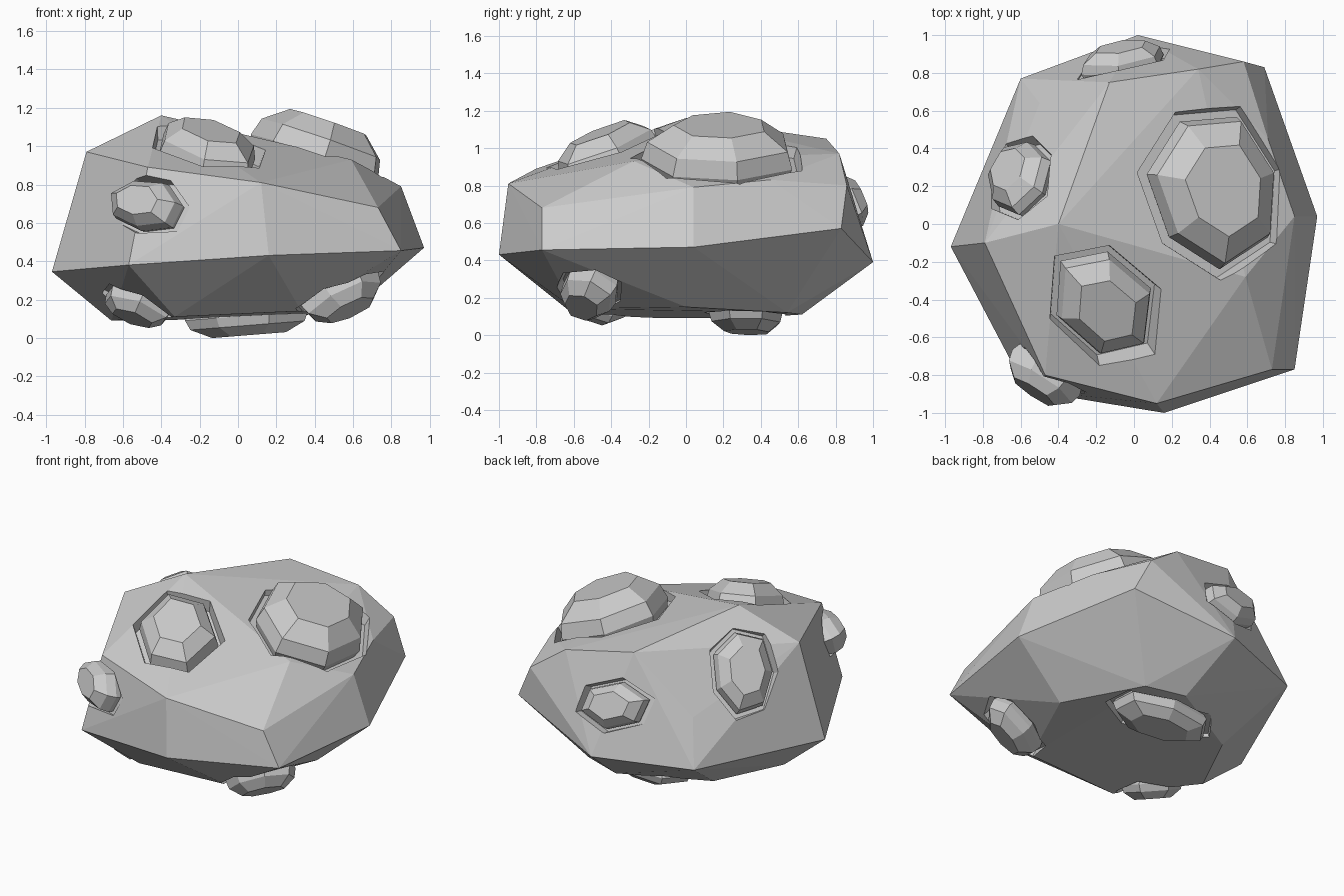
import bpy, bmesh, math
from mathutils import Vector, Matrix

if "Cube" in bpy.data.objects:
    bpy.data.objects.remove(bpy.data.objects["Cube"])


def make_object(name, points, frame=None):
    """Faceted solid: convex hull of the points, placed by a matrix."""
    bm = bmesh.new()
    for p in points:
        bm.verts.new(frame @ Vector(p) if frame else Vector(p))
    res = bmesh.ops.convex_hull(bm, input=bm.verts[:])
    junk = {g for g in res["geom_interior"] + res["geom_unused"] if isinstance(g, bmesh.types.BMVert)}
    if junk:
        bmesh.ops.delete(bm, geom=list(junk), context='VERTS')
    bmesh.ops.recalc_face_normals(bm, faces=bm.faces[:])
    bmesh.ops.dissolve_limit(bm, angle_limit=math.radians(0.5), verts=bm.verts[:], edges=bm.edges[:])
    me = bpy.data.meshes.new(name)
    bm.to_mesh(me)
    bm.free()
    ob = bpy.data.objects.new(name, me)
    bpy.context.collection.objects.link(ob)
    return ob


def surface_frame(center, normal, long_dir):
    n = Vector(normal).normalized()
    u = Vector(long_dir)
    u = (u - n * u.dot(n)).normalized()
    v = n.cross(u)
    m = Matrix((u, v, n)).transposed().to_4x4()
    m.translation = Vector(center)
    return m


def rings(sides, a, b, levels):
    """Stacked slightly uneven polygons: levels are (scale, height)."""
    pts = []
    for s, h in levels:
        for i in range(sides):
            t = 2 * math.pi * (i + 0.3) / sides
            k = 1 + 0.05 * math.sin(2.3 * i)
            pts.append((a * s * k * math.cos(t), b * s * k * math.sin(t), h))
    return pts


# Main rock: belt, upper rim and crown, underside
belt = [(0.02, 1, .40), (.69, .83, .58), (.97, .04, .48), (.85, -.77, .465),
        (.16, -1, .44), (-.57, -.88, .39), (-.97, -.12, .355), (-.6, .77, .385)]
upper = [(-.79, -.1, .98), (-.47, -.8, .90), (.12, -.95, .82), (.73, -.77, .69),
         (.85, .04, .80), (.58, .86, .81), (.34, .82, .98), (-.13, .75, 1.06),
         (-.4, 0, 1.17), (-.5, .64, .67), (.59, -.28, .94), (.71, .45, .84)]
under = [(.6, 0, .16), (-.44, .33, .10), (-.66, -.12, .10), (.36, .54, .13),
         (-.33, -.6, .12), (.33, -.6, .15), (.1, .62, .12)]
rock = make_object("rock_body", belt + upper + under)

# Embedded stones: name, centre, normal, long direction, half sizes, height, sides
stones = [
    ("large_top_stone", (.43, .18, .98), (.33, .03, .94), (-.25, 1, 0), .41, .36, .16, 7),
    ("front_top_stone", (-.16, -.42, .98), (.15, -.33, .93), (.5, -.85, 0), .33, .25, .12, 6),
    ("left_stone", (-.61, .25, .86), (-.68, .48, .52), (.56, -.83, 1.5), .26, .20, .09, 7),
    ("back_stone", (-.06, .86, .72), (-.1, .92, .36), (1, 0, -.2), .24, .15, .085, 6),
    ("front_left_stone", (-.48, -.81, .70), (-.5, -.8, .3), (.9, -.4, -.2), .22, .14, .10, 7),
    ("right_lower_stone", (.54, -.52, .235), (.45, -.4, -.78), (.8, .3, .4), .23, .16, .10, 7),
    ("left_lower_stone", (-.52, -.45, .18), (-.38, -.35, -.85), (.85, -.2, -.2), .20, .15, .08, 6),
    ("bottom_stone", (.06, .33, .11), (.08, 0, -1), (1, -.15, .05), .33, .20, .085, 7),
]

for name, c, n, d, a, b, h, sides in stones:
    frame = surface_frame(c, n, d)
    # Flared socket cut in the rock
    cutter = make_object("socket_cutter", rings(sides, a, b, [(1.1, -h * .55), (1.32, h * 1.6)]), frame)
    cutter.hide_render = True
    mod = rock.modifiers.new("socket", 'BOOLEAN')
    mod.operation = 'DIFFERENCE'
    mod.solver = 'EXACT'
    mod.object = cutter
    deps = bpy.context.evaluated_depsgraph_get()
    cut = bpy.data.meshes.new_from_object(rock.evaluated_get(deps))
    rock.modifiers.clear()
    rock.data = cut
    bpy.data.objects.remove(cutter)
    # Faceted stone seated in the socket
    make_object(name, rings(sides, a, b, [(.85, -h * 1.1), (1, -h * .2), (.93, h * .4), (.6, h)]), frame)

# Stand on the ground
low = min(v.co.z for o in bpy.context.collection.objects for v in o.data.vertices)
for o in bpy.context.collection.objects:
    o.data.transform(Matrix.Translation((0, 0, -low)))
